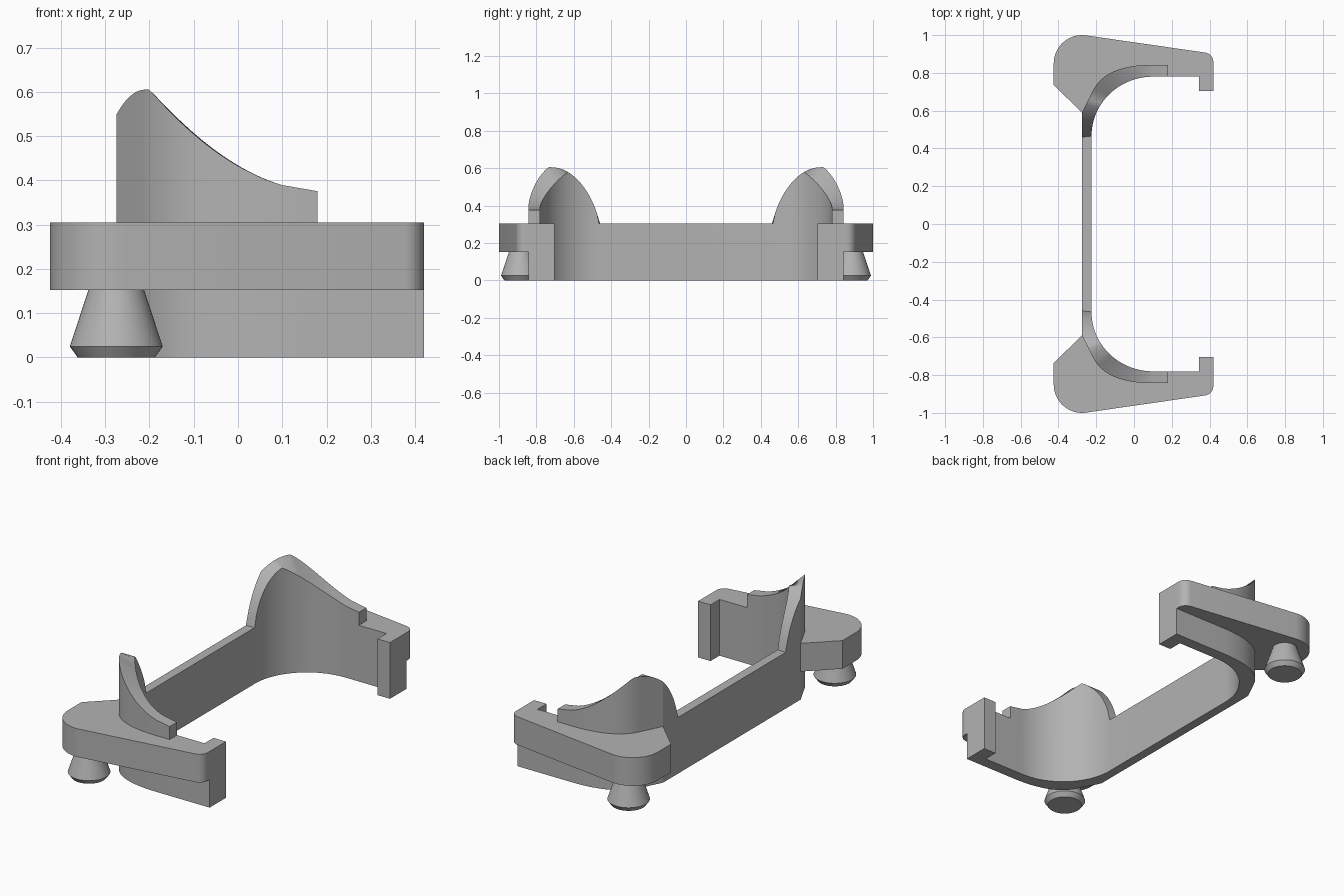
import bpy, bmesh, math
from mathutils import Vector

cube = bpy.data.objects.get("Cube")
if cube:
    bpy.data.objects.remove(cube)

grey = bpy.data.materials.new("plain_grey")
grey.use_nodes = True
GREY = (0.45, 0.45, 0.45, 1)
grey.diffuse_color = GREY
grey.node_tree.nodes["Principled BSDF"].inputs["Base Color"].default_value = GREY

BASE, LEDGE = 0.305, 0.152   # top of band, underside of side plates


def finish(name, bm, angle=25):
    """Clean the half mesh, mirror it front to back and shade it."""
    bmesh.ops.remove_doubles(bm, verts=bm.verts, dist=0.0005)
    bmesh.ops.dissolve_degenerate(bm, edges=bm.edges, dist=0.0005)
    bmesh.ops.recalc_face_normals(bm, faces=bm.faces)
    mesh = bpy.data.meshes.new(name)
    bm.to_mesh(mesh)
    bm.free()
    obj = bpy.data.objects.new(name, mesh)
    bpy.context.collection.objects.link(obj)
    mesh.materials.append(grey)
    bpy.ops.object.select_all(action='DESELECT')
    obj.select_set(True)
    bpy.context.view_layer.objects.active = obj
    bpy.ops.object.shade_smooth_by_angle(angle=math.radians(angle))
    mirror = obj.modifiers.new("front_and_back", 'MIRROR')
    mirror.use_axis = (False, True, False)
    return obj


def arc(cx, cy, r, start, end, steps):
    return [(cx + r * math.cos(math.radians(start + (end - start) * i / steps)),
             cy + r * math.sin(math.radians(start + (end - start) * i / steps)))
            for i in range(steps + 1)]


def outer_point(t):
    """Outside of the curved corner: straight, chamfer, then round."""
    a, b, c = Vector((-0.275, 0.46)), Vector((-0.275, 0.59)), Vector((-0.215, 0.71))
    if t < 0.25:
        return a.lerp(b, t / 0.25)
    if t < 0.45:
        return b.lerp(c, (t - 0.25) / 0.2)
    s = (t - 0.45) / 0.55
    ctrl, end = Vector((-0.1475, 0.843)), Vector((0.1, 0.843))
    return c.lerp(ctrl, s).lerp(ctrl.lerp(end, s), s)


def shield_height(p):
    """Rising shoulder along y, sweeping down along x."""
    u = min(1, max(0, (0.72 - p[1]) / 0.255))
    rise = BASE + 0.3 * (1 - u * u) ** 0.7
    sweep = 0.375 + 1.44 * (0.2 - p[0]) ** 2
    return max(BASE, min(rise, sweep))


# Band with raised corner shield and end hook: (outer, inner, shield?) stations
STEPS = 40
inner_arc = arc(0.1, 0.465, 0.325, 180, 90, STEPS)
inner_arc = [(x, 0.465 + (y - 0.465) * 0.315 / 0.325) for x, y in inner_arc]
stations = [((-0.275, 0), (-0.225, 0), False)]
stations += [(tuple(outer_point(i / STEPS)), inner_arc[i], True) for i in range(STEPS + 1)]
for x, inner_y, raised in ((0.18, 0.78, True), (0.18, 0.78, False),
                           (0.345, 0.78, False), (0.345, 0.703, False),
                           (0.42, 0.703, False)):
    stations.append(((x, 0.843), (x, inner_y), raised))

bm = bmesh.new()
rings = []
for outer, inner, raised in stations:
    ho, hi = [shield_height(p) if raised else BASE for p in (outer, inner)]
    rings.append([bm.verts.new(v) for v in ((*outer, 0), (*outer, ho),
                                            (*inner, hi), (*inner, 0))])
for r, s in zip(rings, rings[1:]):
    for k in range(4):
        bm.faces.new((r[k], s[k], s[(k + 1) % 4], r[(k + 1) % 4]))
bm.faces.new(rings[-1])
finish("curved_band", bm)

# Side plates fitted against the outside of the band
seam = [outer_point(i / STEPS) for i in range(STEPS // 4, STEPS + 1)] + [(0.42, 0.843)]
rim = arc(0.37, 0.858, 0.05, 0, 82, 8) + arc(-0.275, 0.85, 0.15, 82, 180, 20) + [(-0.425, 0.735)]
outline = seam + rim
bm = bmesh.new()
low = [bm.verts.new((p[0], p[1], LEDGE)) for p in outline]
high = [bm.verts.new((p[0], p[1], BASE)) for p in outline]
bm.faces.new(low)
bm.faces.new(high)
for i in range(len(seam) - 1, len(outline)):   # the seam itself stays open
    j = (i + 1) % len(outline)
    bm.faces.new((low[i], low[j], high[j], high[i]))
finish("side_plate", bm)

# Flared pegs below the plates
bm = bmesh.new()
SIDES = 48
profile = ((0.087, 0), (0.105, 0.025), (0.063, LEDGE))
loops = [[bm.verts.new((x, y, z)) for x, y in arc(-0.275, 0.884, r, 0, 360, SIDES)[:-1]]
         for r, z in profile]
bm.faces.new(loops[0])
for a, b in zip(loops, loops[1:]):
    for i in range(SIDES):
        j = (i + 1) % SIDES
        bm.faces.new((a[i], a[j], b[j], b[i]))
finish("flared_peg", bm)
